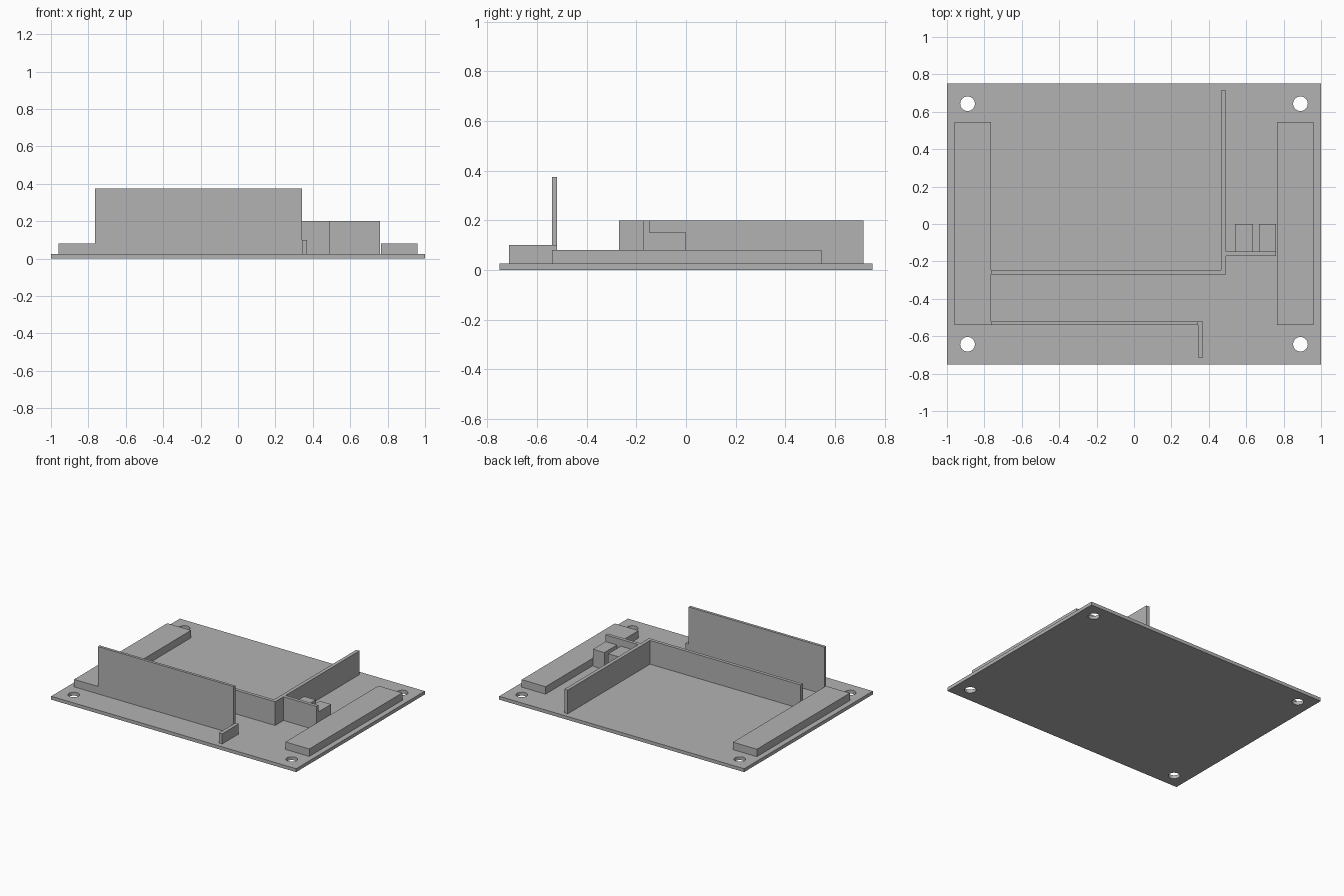
import bpy
import bmesh
from mathutils import Matrix

if "Cube" in bpy.data.objects:
    bpy.data.objects.remove(bpy.data.objects["Cube"], do_unlink=True)

# One flat grey for the whole model
grey = bpy.data.materials.new("plain grey")
grey.use_nodes = True
colour = (0.45, 0.45, 0.45, 1)
grey.diffuse_color = colour
grey.node_tree.nodes["Principled BSDF"].inputs["Base Color"].default_value = colour

PLATE = 0.025  # plate thickness


def add_object(name, bm):
    mesh = bpy.data.meshes.new(name)
    bm.to_mesh(mesh)
    bm.free()
    mesh.materials.append(grey)
    obj = bpy.data.objects.new(name, mesh)
    bpy.context.collection.objects.link(obj)
    return obj


def box(name, x, y, top, bottom=PLATE):
    """Axis-aligned box from its x and y ranges, standing on the plate."""
    bm = bmesh.new()
    size = (x[1] - x[0], y[1] - y[0], top - bottom)
    centre = ((x[0] + x[1]) / 2, (y[0] + y[1]) / 2, (top + bottom) / 2)
    bmesh.ops.create_cube(bm, size=1, matrix=Matrix.Translation(centre) @ Matrix.Diagonal((*size, 1)))
    return add_object(name, bm)


# Base plate with four corner screw holes
plate = box("base_plate", (-1, 1), (-0.75, 0.75), PLATE, 0)
bm = bmesh.new()
for sx in (-1, 1):
    for sy in (-1, 1):
        bmesh.ops.create_cone(bm, cap_ends=True, segments=48, radius1=0.039, radius2=0.039,
                              depth=0.2, matrix=Matrix.Translation((sx * 0.89, sy * 0.643, 0)))
cutter = add_object("hole_cutter", bm)
cutter.hide_render = True
cut = plate.modifiers.new("holes", 'BOOLEAN')
cut.operation = 'DIFFERENCE'
cut.solver = 'EXACT'
cut.object = cutter
bpy.context.view_layer.objects.active = plate
plate.select_set(True)
bpy.ops.object.modifier_apply(modifier=cut.name)
bpy.data.objects.remove(cutter, do_unlink=True)
bpy.ops.object.shade_smooth_by_angle()

# Low rails along both sides
box("right_rail", (-0.96, -0.765), (-0.54, 0.545), 0.08)
box("left_rail", (0.765, 0.96), (-0.54, 0.545), 0.08)

# Tall front wall and the short tab at its end
box("front_wall", (-0.765, 0.343), (-0.54, -0.52), 0.375)
box("front_tab", (0.343, 0.37), (-0.713, -0.52), 0.1)

# L-shaped inner wall
box("inner_cross_wall", (-0.765, 0.465), (-0.27, -0.245), 0.2)
box("inner_long_wall", (0.465, 0.492), (-0.27, 0.715), 0.2)

# Short wall with two blocks behind it
box("short_wall", (0.492, 0.76), (-0.172, -0.147), 0.2)
box("inner_block", (0.54, 0.635), (-0.147, 0), 0.15)
box("outer_block", (0.667, 0.76), (-0.147, 0), 0.15)
